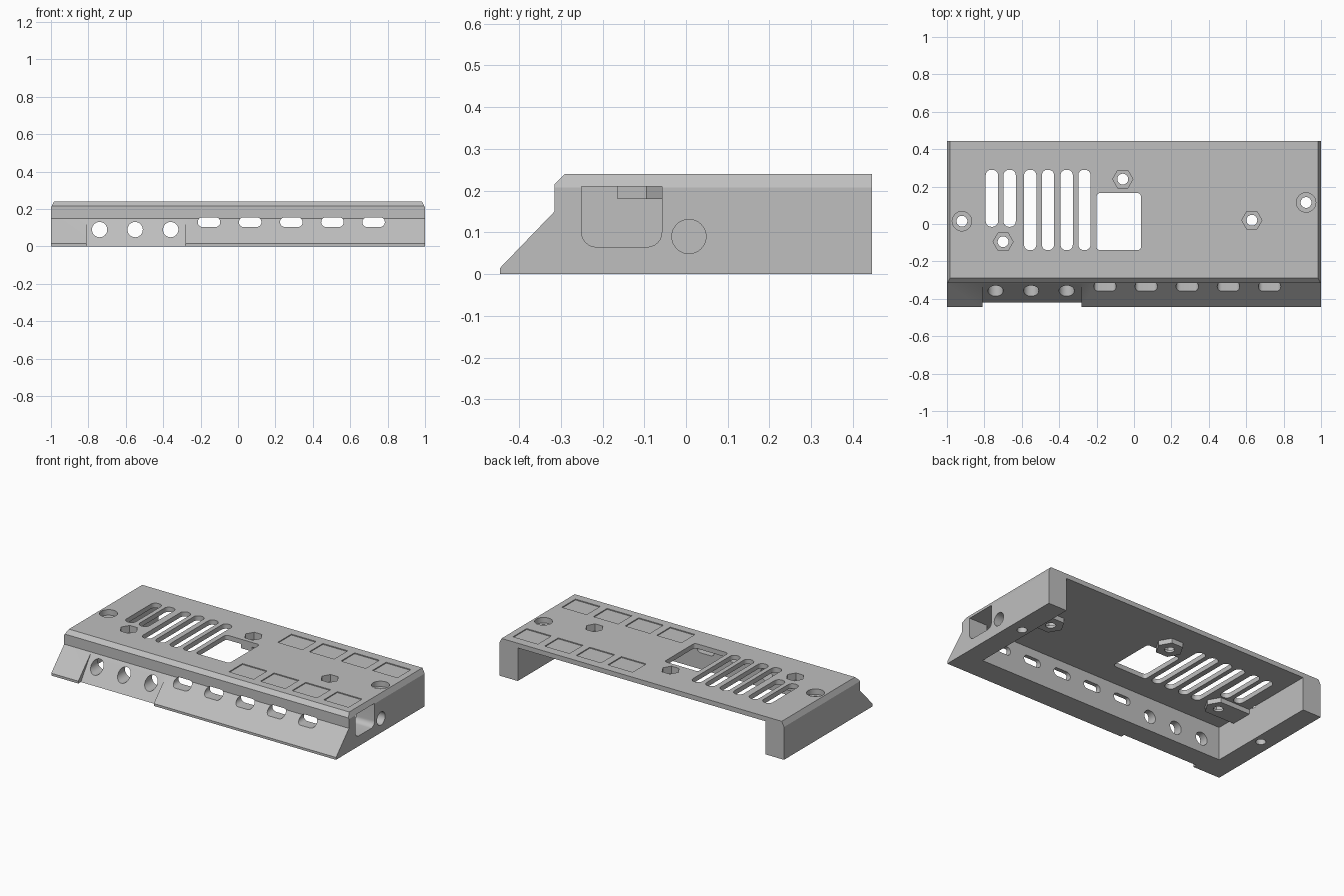
import bpy, bmesh, math

if "Cube" in bpy.data.objects:
    bpy.data.objects.remove(bpy.data.objects["Cube"], do_unlink=True)

grey = bpy.data.materials.new("mid grey")
grey.use_nodes = True
COLOUR = (0.52, 0.52, 0.52, 1)
grey.diffuse_color = COLOUR
grey.node_tree.nodes["Principled BSDF"].inputs["Base Color"].default_value = COLOUR


# 2D outlines
def ngon(u, v, r, n=32):
    return [(u + r * math.cos(math.tau * i / n), v + r * math.sin(math.tau * i / n))
            for i in range(n)]


def rect(u0, u1, v0, v1):
    return [(u0, v0), (u1, v0), (u1, v1), (u0, v1)]


def rounded(u0, u1, v0, v1, r, n=6):
    pts = []
    corners = [(u1 - r, v1 - r), (u0 + r, v1 - r), (u0 + r, v0 + r), (u1 - r, v0 + r)]
    for q, (cu, cv) in enumerate(corners):
        for i in range(n + 1):
            a = (q + i / n) * math.pi / 2
            pts.append((cu + r * math.cos(a), cv + r * math.sin(a)))
    return pts


# Solids: each prism is an outline pushed along one axis
def place(axis, t, u, v):
    return {"x": (t, u, v), "y": (u, t, v), "z": (u, v, t)}[axis]


def solid(name, prisms):
    bm = bmesh.new()
    for axis, outline, lo, hi in prisms:
        a = [bm.verts.new(place(axis, lo, u, v)) for u, v in outline]
        b = [bm.verts.new(place(axis, hi, u, v)) for u, v in outline]
        bm.faces.new(a)
        bm.faces.new(b[::-1])
        for i in range(len(a)):
            j = (i + 1) % len(a)
            bm.faces.new((a[i], b[i], b[j], a[j]))
    bmesh.ops.recalc_face_normals(bm, faces=bm.faces)
    mesh = bpy.data.meshes.new(name)
    bm.to_mesh(mesh)
    bm.free()
    mesh.materials.append(grey)
    obj = bpy.data.objects.new(name, mesh)
    bpy.context.collection.objects.link(obj)
    return obj


def combine(target, operation, prisms):
    tool = solid("cutter", prisms)
    tool.hide_render = True
    mod = target.modifiers.new("boolean", "BOOLEAN")
    mod.operation, mod.solver, mod.object = operation, "EXACT", tool
    bpy.context.view_layer.objects.active = target
    bpy.ops.object.modifier_apply(modifier=mod.name)
    bpy.data.objects.remove(tool, do_unlink=True)


TOP, UNDER = 0.24, 0.21
WALL, FRONT = 0.87, -0.29

# Outer shell with a sloped front
profile = [(-0.445, 0), (-0.445, 0.015), (-0.315, 0.15), (-0.315, 0.215),
           (FRONT, TOP), (0.445, TOP), (0.445, 0)]
body = solid("enclosure_cover", [("x", profile, -1, 1)])

# Bevelled side edges and hollow interior, open at the back and bottom
bevels = [("y", [(s * 0.979, 0.25), (s * 1.007, 0.194), (s * 1.1, 0.25)], -1, 1)
          for s in (-1, 1)]
combine(body, "DIFFERENCE", bevels + [("z", rect(-WALL, WALL, FRONT, 1), -0.1, UNDER)])

# Nut bosses under the top plate, one joined to the side wall
nuts = [(-0.06, 0.24), (-0.7, -0.095), (0.63, 0.02)]
combine(body, "UNION", [("z", ngon(x, y, 0.08, 6), 0.18, 0.22) for x, y in nuts])
combine(body, "UNION", [("z", rect(-0.9, -0.7, -0.164, -0.026), 0.18, 0.22)])

# Wide openings: recessed front panel, nut pockets, screw heads, label insets
bolts = [(-0.92, 0.015), (0.92, 0.115)]
panel = [(-0.315, 0.151), (-0.42, 0), (-0.42, -0.1), (-0.6, -0.1), (-0.6, 0.151)]
wide = [("x", panel, -0.81, -0.28)]
wide += [("z", ngon(x, y, 0.054, 6), 0.195, 0.3) for x, y in nuts]
wide += [("z", ngon(x, y, 0.052), 0.205, 0.3) for x, y in bolts]
for i in range(4):
    x = 0.19 + 0.222 * i
    wide += [("z", rect(x - 0.087, x + 0.087, y - 0.068, y + 0.068), 0.234, 0.3)
             for y in (-0.17, 0.32)]
combine(body, "DIFFERENCE", wide)

# Top openings: vents, window and screw holes
holes = [("z", ngon(x, y, 0.029), -0.1, 0.3) for x, y in nuts + bolts]
for i, x in enumerate((-0.76, -0.665, -0.555, -0.46, -0.36, -0.265)):
    start = -0.015 if i < 2 else -0.14
    holes.append(("z", rounded(x - 0.033, x + 0.033, start, 0.29, 0.03), 0.1, 0.3))
holes.append(("z", rounded(-0.2, 0.037, -0.14, 0.165, 0.018), 0.1, 0.3))
combine(body, "DIFFERENCE", holes)

# Front openings: round ports and slots
ports = [("y", ngon(-0.74 + 0.19 * i, 0.09, 0.041), -0.6, -0.2) for i in range(3)]
for i in range(5):
    x = -0.155 + 0.22 * i
    ports.append(("y", rounded(x - 0.06, x + 0.06, 0.104, 0.156, 0.025), -0.6, -0.2))
combine(body, "DIFFERENCE", ports)

# Side openings: socket cut-out with round lower corners, and a round port
socket = rounded(-0.25, -0.058, 0.065, 0.35, 0.035)
socket = socket[len(socket) // 2:] + [(-0.058, UNDER), (-0.25, UNDER)]
combine(body, "DIFFERENCE", [("x", socket, 0.8, 1.1),
                             ("x", ngon(0.007, 0.09, 0.041), 0.8, 1.1)])

# Smooth round walls, crisp edges
bpy.ops.object.select_all(action="DESELECT")
body.select_set(True)
bpy.context.view_layer.objects.active = body
bpy.ops.object.shade_smooth_by_angle(angle=math.radians(25))
